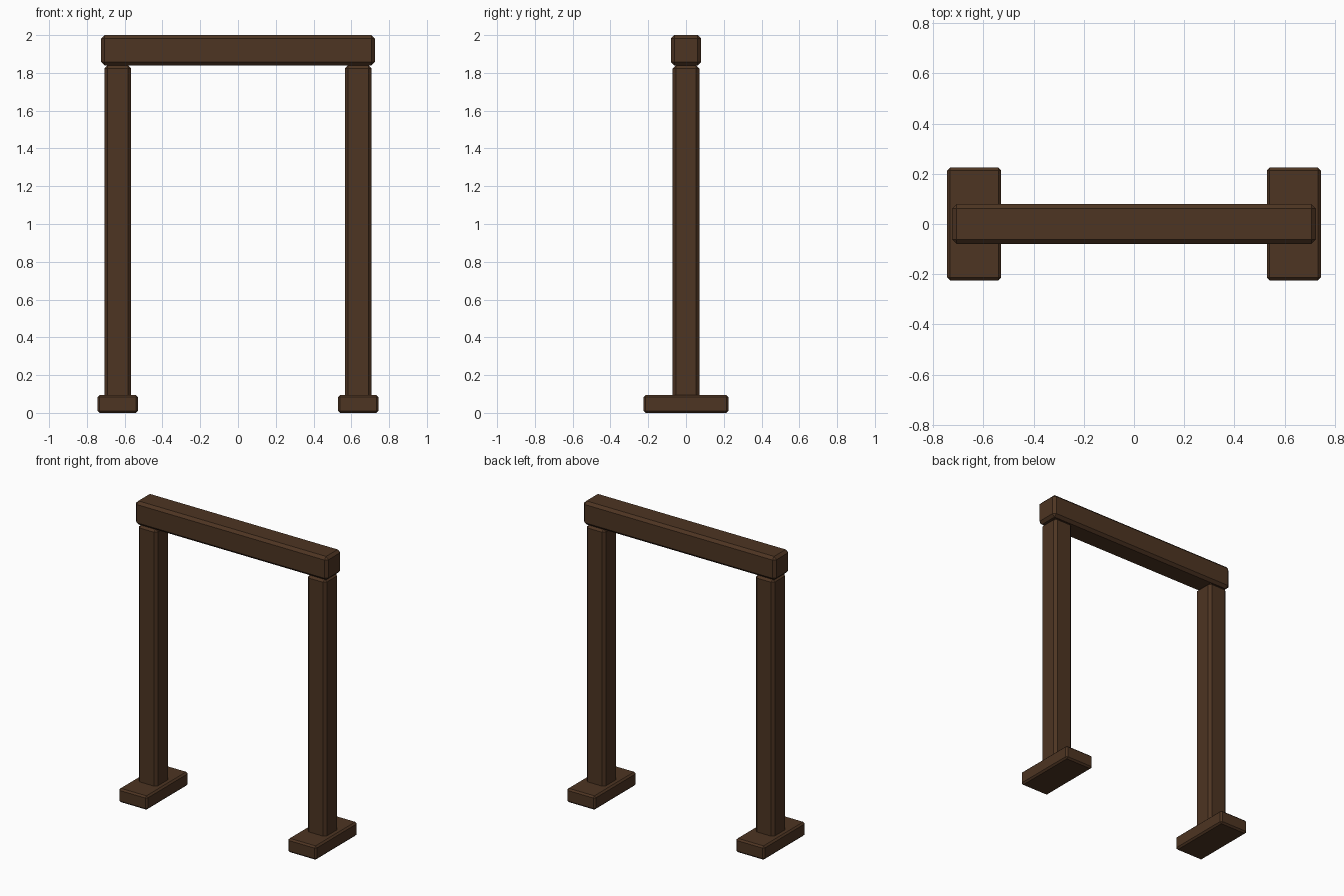
import bpy
import bmesh
from mathutils import Vector

cube = bpy.data.objects.get("Cube")
if cube:
    bpy.data.objects.remove(cube, do_unlink=True)

# Dark stained timber
wood = bpy.data.materials.new("dark_brown_wood")
wood.use_nodes = True
colour = (0.075, 0.035, 0.016, 1)
wood.diffuse_color = colour
bsdf = wood.node_tree.nodes["Principled BSDF"]
bsdf.inputs["Base Color"].default_value = colour
bsdf.inputs["Roughness"].default_value = 0.8


def timber(name, centre, size, chamfer):
    """A square-cut timber with flat chamfered edges."""
    bm = bmesh.new()
    bmesh.ops.create_cube(bm, size=1)
    bmesh.ops.scale(bm, vec=Vector(size), verts=bm.verts)
    mesh = bpy.data.meshes.new(name)
    bm.to_mesh(mesh)
    bm.free()
    mesh.materials.append(wood)
    obj = bpy.data.objects.new(name, mesh)
    obj.location = centre
    bpy.context.collection.objects.link(obj)
    bevel = obj.modifiers.new("chamfer", "BEVEL")
    bevel.width = chamfer
    bevel.segments = 1
    return obj


# Foot and post on each side
for side, sign in (("left", 1), ("right", -1)):
    x = sign * 0.637
    timber(side + "_foot", (x, 0, 0.047), (0.215, 0.45, 0.094), 0.011)
    timber(side + "_post", (x, 0, 0.95), (0.142, 0.142, 1.78), 0.017)

# Beam across the top
timber("top_beam", (0, 0, 1.92), (1.45, 0.16, 0.16), 0.018)
